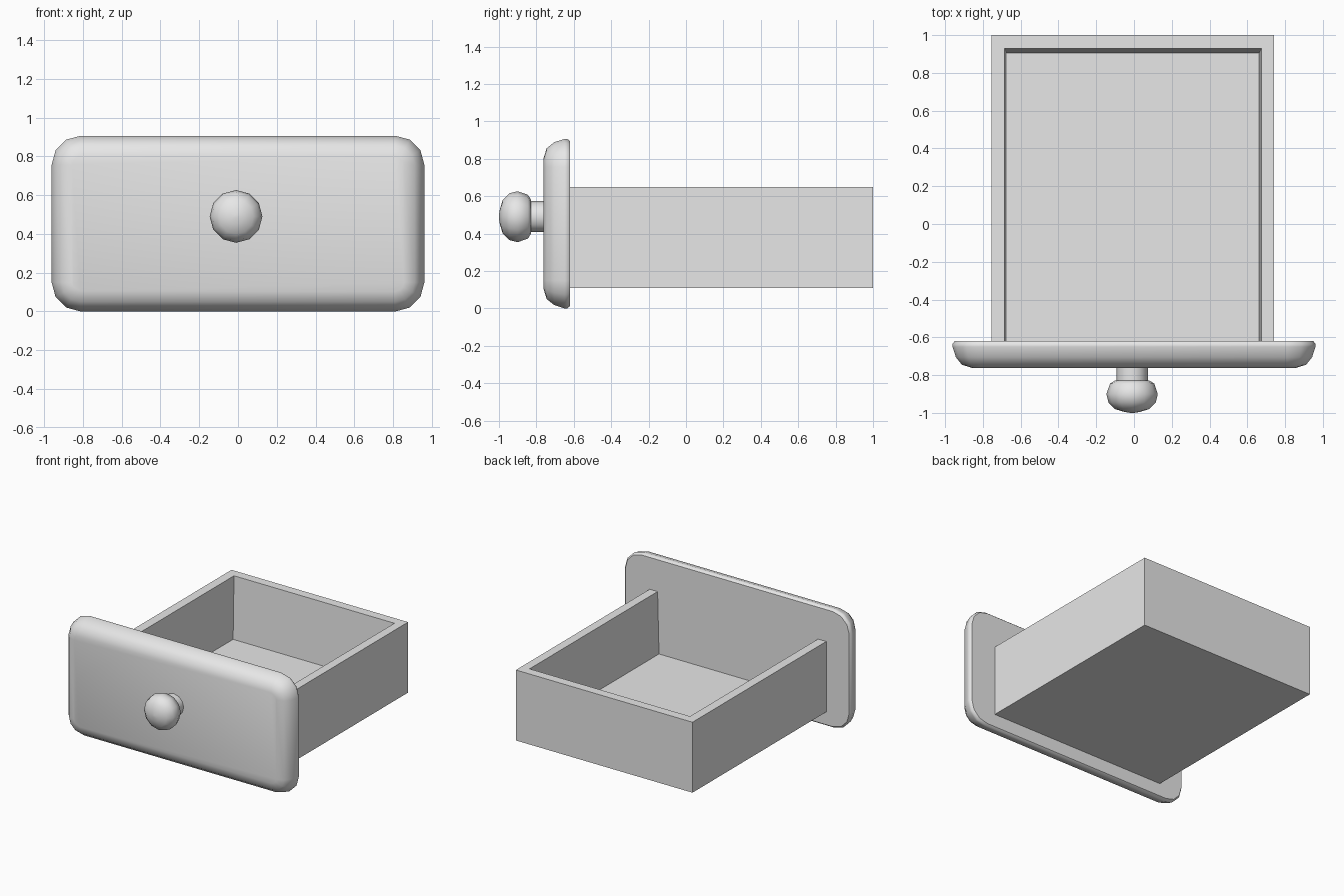
import bpy, bmesh, math

cube = bpy.data.objects.get("Cube")
if cube:
    bpy.data.objects.remove(cube, do_unlink=True)

GREY = (0.8, 0.8, 0.8, 1.0)
grey = bpy.data.materials.new("plain grey")
grey.use_nodes = True
grey.diffuse_color = GREY
grey.node_tree.nodes["Principled BSDF"].inputs["Base Color"].default_value = GREY


def loft(name, rings, smooth_angle=None):
    """Skin a list of equal-length point rings and cap both ends."""
    bm = bmesh.new()
    loops = [[bm.verts.new(p) for p in ring] for ring in rings]
    count = len(loops[0])
    for a, b in zip(loops, loops[1:]):
        for i in range(count):
            j = (i + 1) % count
            bm.faces.new((a[i], a[j], b[j], b[i]))
    bm.faces.new(loops[0])
    bm.faces.new(loops[-1])
    bmesh.ops.recalc_face_normals(bm, faces=bm.faces)
    mesh = bpy.data.meshes.new(name)
    bm.to_mesh(mesh)
    bm.free()
    mesh.materials.append(grey)
    obj = bpy.data.objects.new(name, mesh)
    bpy.context.collection.objects.link(obj)
    if smooth_angle:
        bpy.ops.object.select_all(action='DESELECT')
        obj.select_set(True)
        bpy.context.view_layer.objects.active = obj
        bpy.ops.object.shade_smooth_by_angle(angle=math.radians(smooth_angle))
    return obj


def rectangle(x0, x1, y0, y1, z):
    return [(x0, y0, z), (x1, y0, z), (x1, y1, z), (x0, y1, z)]


def rounded_panel(y, inset, half_w=0.961, half_h=0.453, radius=0.15, steps=3):
    """Rounded rectangle in the xz plane, shrunk by inset."""
    r = radius - inset
    ring = []
    for corner, (sx, sz) in enumerate([(1, 1), (-1, 1), (-1, -1), (1, -1)]):
        for s in range(steps + 1):
            a = math.pi / 2 * (corner + s / steps)
            ring.append((sx * (half_w - radius) + r * math.cos(a), y,
                         half_h + sz * (half_h - radius) + r * math.sin(a)))
    return ring


def circle(y, r, sides=12, cx=-0.01, cz=0.49):
    return [(cx + r * math.cos(math.tau * i / sides), y,
             cz + r * math.sin(math.tau * i / sides)) for i in range(sides)]


# Open tray with slightly tapered inner walls; its front end sits in the panel
loft("drawer_tray", [
    rectangle(-0.755, 0.742, -0.66, 1.0, 0.11),
    rectangle(-0.755, 0.742, -0.66, 1.0, 0.65),
    rectangle(-0.685, 0.675, -0.63, 0.93, 0.65),
    rectangle(-0.675, 0.663, -0.63, 0.905, 0.175),
])

# Front panel with softly rounded front edge
panel_profile = [(-0.62, 0.012), (-0.635, 0.0), (-0.65, 0.0),
                 (-0.705, 0.018), (-0.745, 0.05), (-0.762, 0.105)]
loft("front_panel", [rounded_panel(y, i) for y, i in panel_profile], 50)

# Knob stem and knob
loft("knob_stem", [circle(-0.74, 0.083), circle(-0.85, 0.083)], 50)
knob_profile = [(-0.828, 0.09), (-0.845, 0.117), (-0.9, 0.136),
                (-0.945, 0.125), (-0.98, 0.09), (-0.995, 0.04), (-1.0, 0.01)]
loft("knob", [circle(y, r) for y, r in knob_profile], 60)
